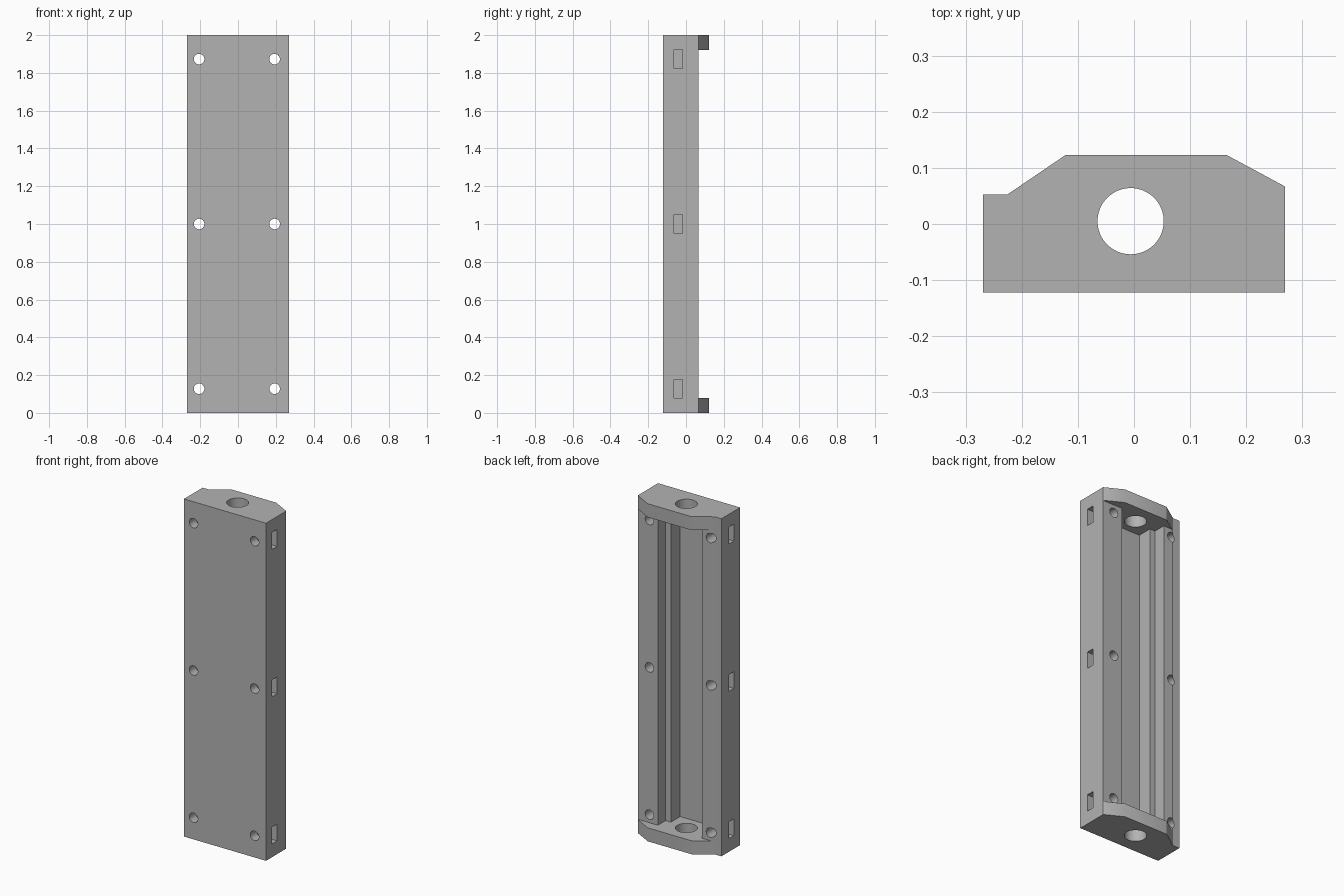
import bpy
import bmesh
from mathutils import Matrix

if "Cube" in bpy.data.objects:
    bpy.data.objects.remove(bpy.data.objects["Cube"], do_unlink=True)

HEIGHT = 2.0
CAP = 0.08                       # thickness of both end plates
HALF_X, FRONT, RAIL = 0.269, -0.122, 0.065
MID = -0.006                     # centre line of the channel and the holes


def new_object(name, bm):
    bmesh.ops.recalc_face_normals(bm, faces=bm.faces)
    mesh = bpy.data.meshes.new(name)
    bm.to_mesh(mesh)
    bm.free()
    obj = bpy.data.objects.new(name, mesh)
    bpy.context.collection.objects.link(obj)
    return obj


def prism(name, profile, z0, z1):
    """Extrude an xy outline from z0 to z1."""
    bm = bmesh.new()
    face = bm.faces.new([bm.verts.new((x, y, z0)) for x, y in profile])
    top = bmesh.ops.extrude_face_region(bm, geom=[face])["geom"]
    moved = [v for v in top if isinstance(v, bmesh.types.BMVert)]
    bmesh.ops.translate(bm, vec=(0, 0, z1 - z0), verts=moved)
    return new_object(name, bm)


def cylinder(name, radius, depth, centre, axis, sides):
    matrix = Matrix.Translation(centre)
    if axis == "Y":
        matrix = matrix @ Matrix.Rotation(1.5707963, 4, "X")
    bm = bmesh.new()
    bmesh.ops.create_cone(bm, cap_ends=True, segments=sides, radius1=radius,
                          radius2=radius, depth=depth, matrix=matrix)
    return new_object(name, bm)


def cut(target, cutter):
    """Subtract the cutter from the target and discard it."""
    cutter.hide_render = True
    mod = target.modifiers.new("cut", "BOOLEAN")
    mod.operation, mod.solver, mod.object = "DIFFERENCE", "EXACT", cutter
    bpy.context.view_layer.objects.active = target
    bpy.ops.object.modifier_apply(modifier=mod.name)
    bpy.data.objects.remove(cutter, do_unlink=True)


# Housing with the chamfered outline of the end plates
housing = prism("channel_housing", [
    (-HALF_X, FRONT), (HALF_X, FRONT), (HALF_X, 0.067), (0.165, 0.123),
    (-0.122, 0.123), (-0.225, 0.053), (-HALF_X, 0.053)], 0, HEIGHT)

# Stepped channel between the end plates, open at the back
half = [(0.4, 0.2), (0.4, RAIL), (MID + 0.145, RAIL), (MID + 0.145, -0.007),
        (MID + 0.11, -0.007), (MID + 0.11, -0.094)]
mirrored = [(2 * MID - x, y) for x, y in reversed(half)]
cut(housing, prism("channel_cutter", half + mirrored, CAP, HEIGHT - CAP))

# Round opening through each end plate
for z in (0, HEIGHT):
    cut(housing, cylinder("end_hole_cutter", 0.059, 0.3, (MID, 0.005, z), "Z", 64))

# Screw holes front to back, each with a nut slot from the side
for z in (0.128, 1.0, 1.873):
    for side in (-1, 1):
        x = MID + side * 0.2
        cut(housing, cylinder("screw_hole_cutter", 0.028, 0.6, (x, 0, z), "Y", 32))
        inner, outer = x - side * 0.045, side * 0.4
        cut(housing, prism("nut_slot_cutter", [
            (inner, -0.064), (outer, -0.064), (outer, -0.018), (inner, -0.018)],
            z - 0.05, z + 0.05))

# Plain grey finish
grey = bpy.data.materials.new("plain_grey")
grey.use_nodes = True
colour = (0.45, 0.45, 0.45, 1)
grey.diffuse_color = colour
grey.node_tree.nodes["Principled BSDF"].inputs["Base Color"].default_value = colour
housing.data.materials.clear()
housing.data.materials.append(grey)
for poly in housing.data.polygons:
    poly.material_index = 0

bpy.ops.object.select_all(action="DESELECT")
housing.select_set(True)
bpy.context.view_layer.objects.active = housing
bpy.ops.object.shade_smooth_by_angle(angle=0.5)
